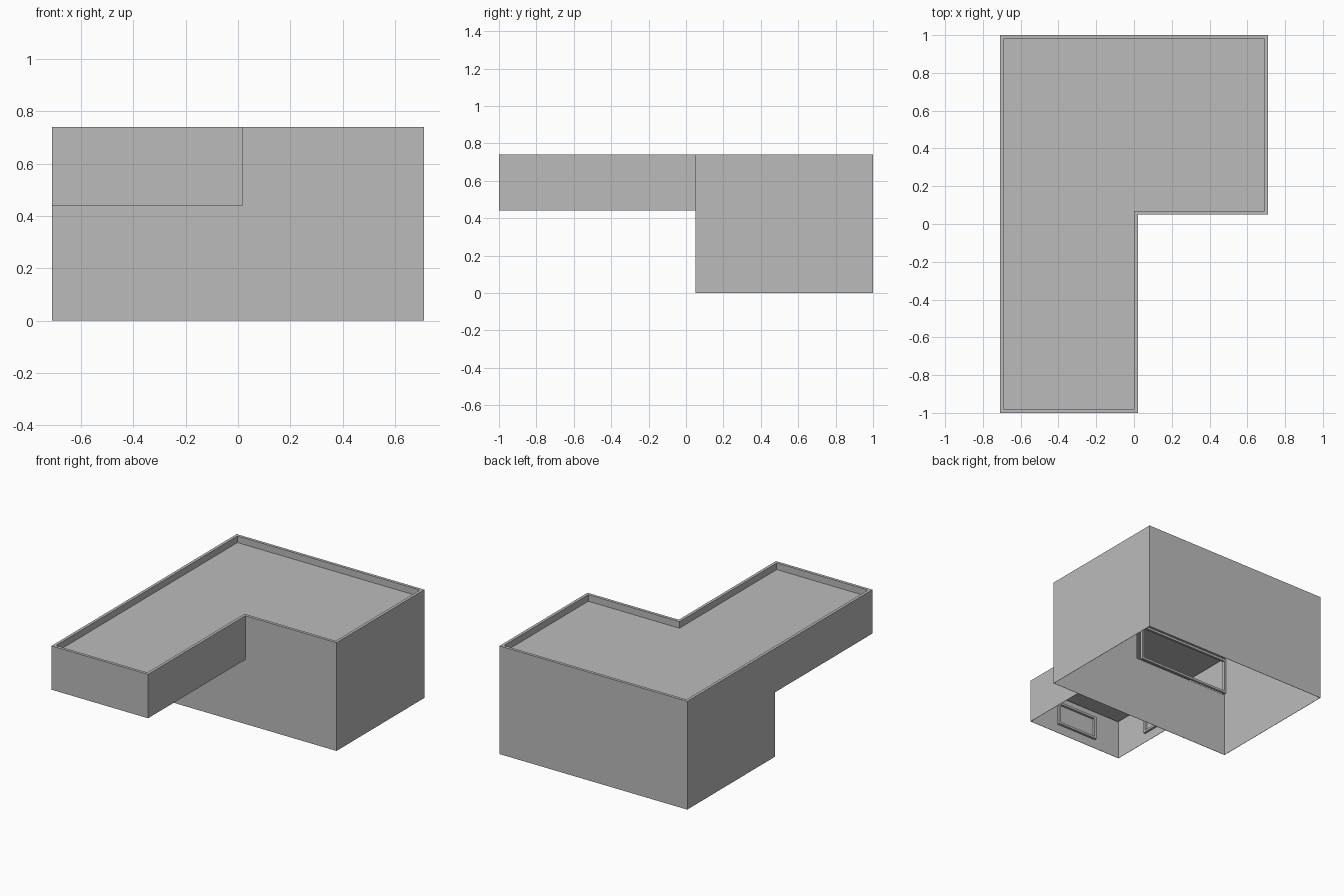
import bpy, bmesh

if "Cube" in bpy.data.objects:
    bpy.data.objects.remove(bpy.data.objects["Cube"])

# One flat grey for the whole building
grey = bpy.data.materials.new("plain_grey")
grey.diffuse_color = (0.5, 0.5, 0.5, 1)
grey.use_nodes = True
grey.node_tree.nodes["Principled BSDF"].inputs["Base Color"].default_value = grey.diffuse_color

TOP, ROOF, MID = 0.74, 0.695, 0.44      # parapet top, roof deck, arm underside
X0, XA, X1 = -0.71, 0.02, 0.71          # left, arm right side, right
Y0, YA, Y1 = -1.0, 0.05, 1.0            # arm front, block front, back
T = 0.02                                # parapet thickness


def finish(name, bm):
    mesh = bpy.data.meshes.new(name)
    bm.to_mesh(mesh)
    bm.free()
    mesh.materials.append(grey)
    obj = bpy.data.objects.new(name, mesh)
    bpy.context.collection.objects.link(obj)
    return obj


def box(bm, lo, hi):
    res = bmesh.ops.create_cube(bm, size=1)
    for v in res["verts"]:
        v.co = [(a + b) / 2 + c * (b - a) for a, b, c in zip(lo, hi, v.co)]


# Building shell: open-bottomed walls, parapet and sunken roof in one skin
outer = [(X0, Y0), (XA, Y0), (XA, YA), (X1, YA), (X1, Y1), (X0, Y1)]
inner = [(X0 + T, Y0 + T), (XA - T, Y0 + T), (XA - T, YA + T),
         (X1 - T, YA + T), (X1 - T, Y1 - T), (X0 + T, Y1 - T)]
bm = bmesh.new()


def face(points):
    bm.faces.new([bm.verts.new(p) for p in points])


def wall(a, b, z0, z1):
    face([(*a, z0), (*b, z0), (*b, z1), (*a, z1)])


for i in range(6):
    j = (i + 1) % 6
    face([(*p, TOP) for p in (outer[i], outer[j], inner[j], inner[i])])
    wall(inner[i], inner[j], TOP, ROOF)
face([(*p, ROOF) for p in inner])
for i, z in ((0, MID), (1, MID), (3, 0), (4, 0)):
    wall(outer[i], outer[i + 1], z, TOP)
# stepped front wall and stepped left wall
face([(x, YA, z) for x, z in ((X0, 0), (X1, 0), (X1, TOP), (XA, TOP), (XA, MID), (X0, MID))])
face([(X0, y, z) for y, z in ((Y1, 0), (YA, 0), (YA, MID), (Y0, MID), (Y0, TOP), (Y1, TOP))])
bmesh.ops.remove_doubles(bm, verts=bm.verts, dist=1e-4)
shell = finish("building_shell", bm)
skin = shell.modifiers.new("skin", 'SOLIDIFY')
skin.thickness = 0.003
skin.offset = -1


# Rectangular frames on the inside of the walls
def frame(name, axis, u0, u1, z0, z1, d0, d1, w=0.015):
    fm = bmesh.new()
    for a, b, c, d in ((u0, u0 + w, z0, z1), (u1 - w, u1, z0, z1),
                       (u0 + w, u1 - w, z0, z0 + w), (u0 + w, u1 - w, z1 - w, z1)):
        if axis == 'x':
            box(fm, (a, d0, c), (b, d1, d))
        else:
            box(fm, (d0, a, c), (d1, b, d))
    finish(name, fm)


frame("front_window_frame", 'x', -0.51, -0.20, 0.50, 0.66, Y0 + 0.004, Y0 + 0.02)
frame("left_window_frame", 'y', -0.73, -0.25, 0.50, 0.66, X0 + 0.004, X0 + 0.02)
frame("arm_opening_frame", 'x', X0 + 0.004, XA - 0.03, MID + 0.003, 0.69, YA + 0.004, YA + 0.02)
